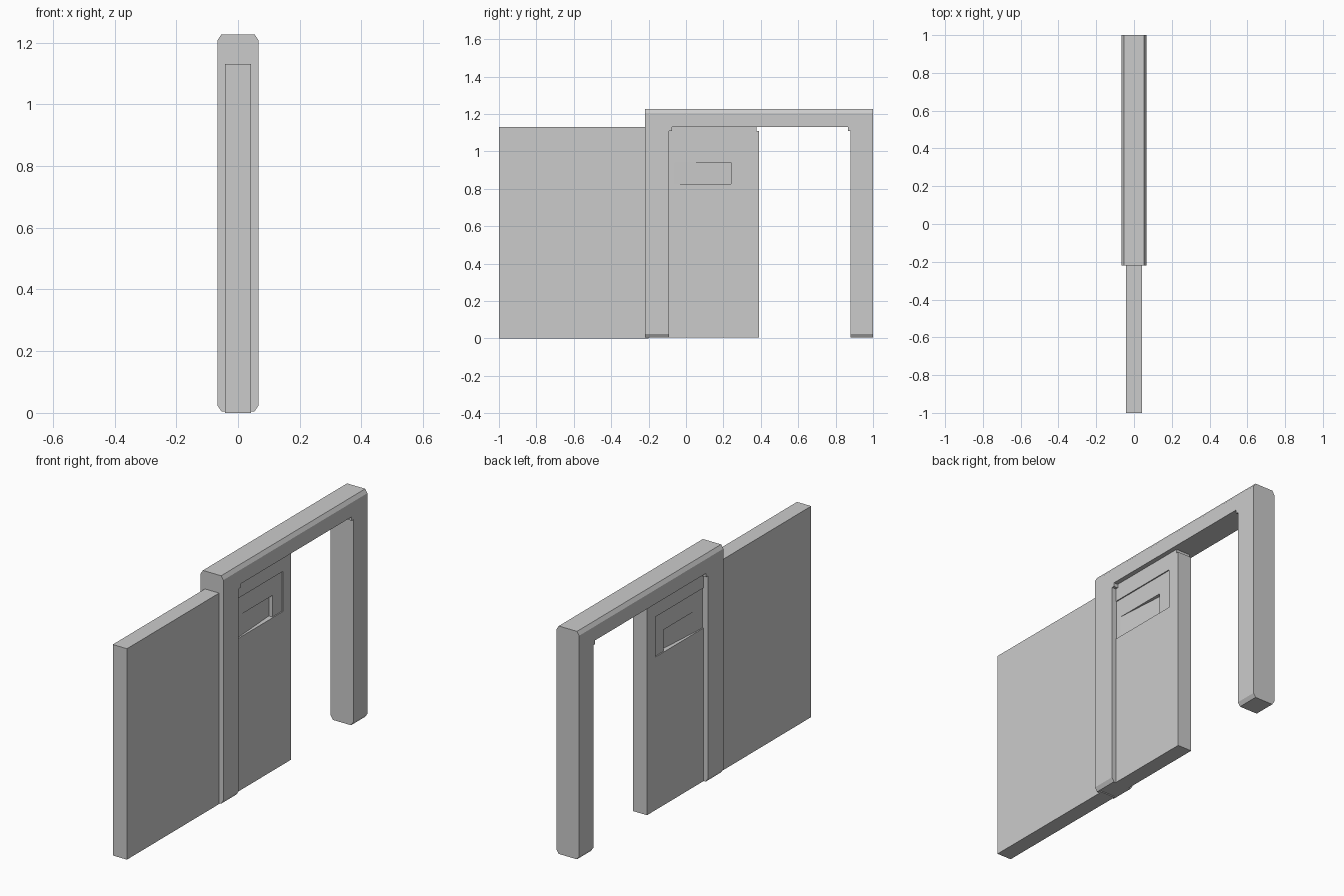
import bpy, bmesh
from mathutils import Vector

if "Cube" in bpy.data.objects:
    bpy.data.objects.remove(bpy.data.objects["Cube"])


def prism(name, points, axis, lo, hi):
    """Extrude a flat outline along an axis: 'x' takes (y, z) points, 'z' takes (x, y)."""
    bm = bmesh.new()
    place = (lambda p: (lo, p[0], p[1])) if axis == 'x' else (lambda p: (p[0], p[1], lo))
    face = bm.faces.new([bm.verts.new(place(p)) for p in points])
    ext = bmesh.ops.extrude_face_region(bm, geom=[face])
    move = Vector((hi - lo, 0, 0)) if axis == 'x' else Vector((0, 0, hi - lo))
    for v in ext['geom']:
        if isinstance(v, bmesh.types.BMVert):
            v.co += move
    bmesh.ops.recalc_face_normals(bm, faces=bm.faces)
    mesh = bpy.data.meshes.new(name)
    bm.to_mesh(mesh)
    bm.free()
    obj = bpy.data.objects.new(name, mesh)
    bpy.context.collection.objects.link(obj)
    return obj


def slice_off(obj, point, normal):
    """Cut away everything beyond a plane and cap the cut."""
    bm = bmesh.new()
    bm.from_mesh(obj.data)
    geom = bm.verts[:] + bm.edges[:] + bm.faces[:]
    bmesh.ops.bisect_plane(bm, geom=geom, plane_co=point, plane_no=normal, clear_outer=True)
    bmesh.ops.holes_fill(bm, edges=[e for e in bm.edges if e.is_boundary], sides=0)
    bmesh.ops.recalc_face_normals(bm, faces=bm.faces)
    bm.to_mesh(obj.data)
    bm.free()


def carve(obj, cutter):
    mod = obj.modifiers.new("carve", 'BOOLEAN')
    mod.operation = 'DIFFERENCE'
    mod.solver = 'EXACT'
    mod.object = cutter
    bpy.context.view_layer.objects.active = obj
    bpy.ops.object.modifier_apply(modifier=mod.name)
    bpy.data.objects.remove(cutter)


# Door frame: arch outline with small corner steps, long edges chamfered
W, BOTTOM, TOP = 0.067, 0.005, 1.226
frame = prism("door_frame", [
    (-0.22, BOTTOM), (-0.09, BOTTOM), (-0.09, 1.11), (-0.075, 1.11), (-0.075, 1.13),
    (0.865, 1.13), (0.865, 1.11), (0.88, 1.11), (0.88, BOTTOM), (1.0, BOTTOM),
    (1.0, TOP), (-0.22, TOP)], 'x', -W, W)
for s in (-1, 1):
    slice_off(frame, (s * W, 0, TOP - 0.02), (s * 0.02, 0, 0.013))
    slice_off(frame, (s * W, 0, BOTTOM + 0.02), (s * 0.02, 0, -0.013))

# Sliding door panel passing through the first post, notched at the leading top corner
T = 0.042
door = prism("sliding_door", [
    (-1.0, 0), (-0.2, 0), (-0.2, 0.005), (0.39, 0.005), (0.39, 1.11),
    (0.378, 1.11), (0.378, 1.13), (-1.0, 1.13)], 'x', -T, T)

# Handle plate recess and tapering finger pocket on both faces
for s in (-1, 1):
    plate = [(0.036, -0.1), (0.06, -0.1), (0.06, 0.32), (0.036, 0.32)]
    pocket = [(0.038, -0.09), (0.06, -0.09), (0.06, 0.24), (0.015, 0.24)]
    for outline, z_top in ((plate, 1.04), (pocket, 0.94)):
        carve(door, prism("cutter", [(s * x, y) for x, y in outline], 'z', 0.825, z_top))
